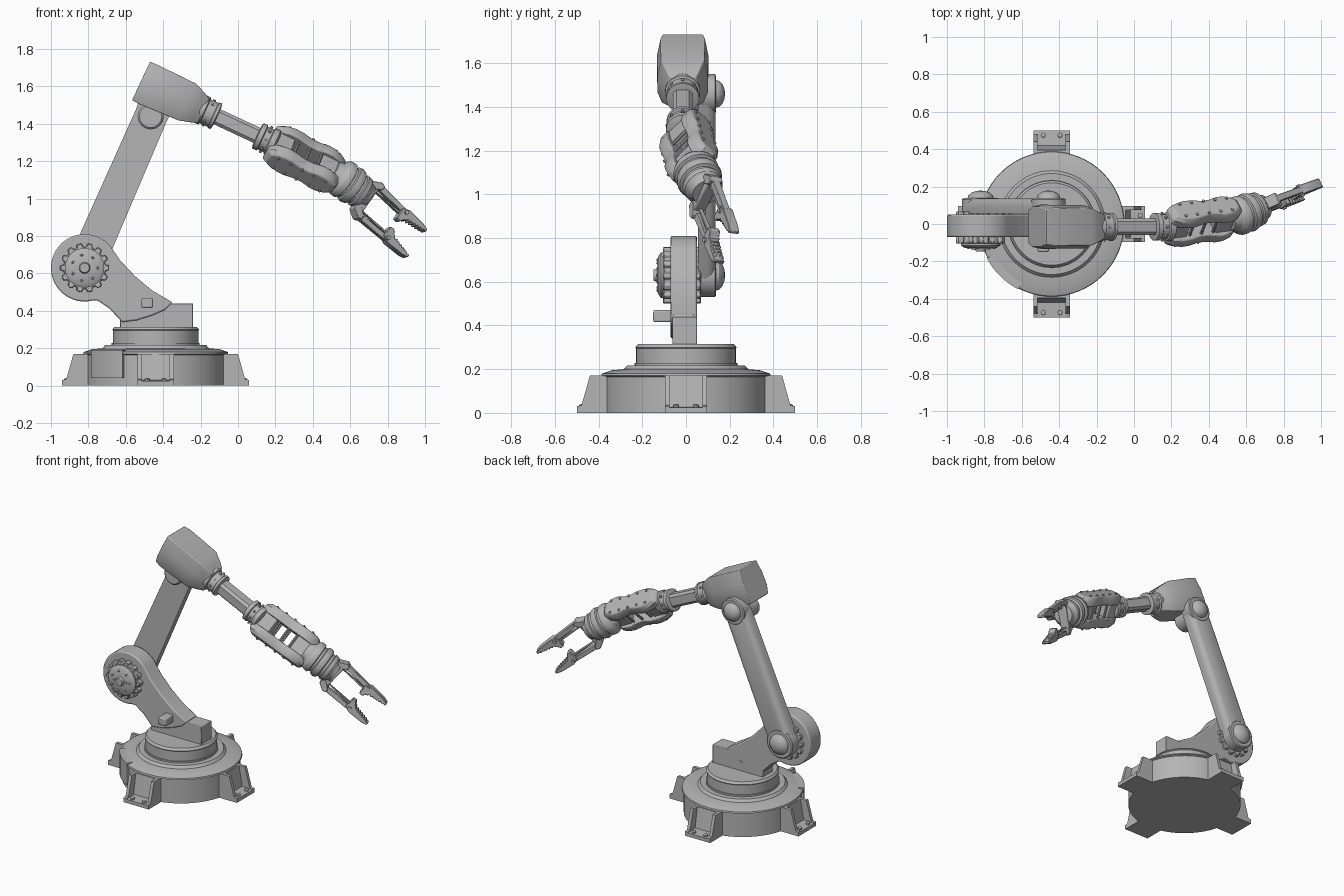
import bpy, bmesh
from math import pi, sin, cos, radians
from mathutils import Matrix, Vector

cube = bpy.data.objects.get("Cube")
if cube:
    bpy.data.objects.remove(cube)

metal = bpy.data.materials.new("grey_metal")
metal.use_nodes = True
GREY = (0.46, 0.46, 0.46, 1)
metal.diffuse_color = GREY
for node in metal.node_tree.nodes:
    if node.type == 'BSDF_PRINCIPLED':
        node.inputs["Base Color"].default_value = GREY


def frame(origin, z_dir, x_dir):
    """Matrix with local z along z_dir and local x near x_dir."""
    z = Vector(z_dir).normalized()
    x = Vector(x_dir)
    x = (x - z * x.dot(z)).normalized()
    y = z.cross(x)
    m = Matrix((x, y, z)).transposed().to_4x4()
    m.translation = Vector(origin)
    return m


def loft(name, rings, m, bevel=0.0, segments=2):
    """Skin a stack of rings with equal point counts and cap both ends."""
    bm = bmesh.new()
    loops = [[bm.verts.new(m @ Vector(p)) for p in ring] for ring in rings]
    n = len(loops[0])
    for a, b in zip(loops, loops[1:]):
        for i in range(n):
            j = (i + 1) % n
            bm.faces.new((a[i], a[j], b[j], b[i]))
    bm.faces.new(loops[0][::-1])
    bm.faces.new(loops[-1])
    bmesh.ops.recalc_face_normals(bm, faces=bm.faces)
    mesh = bpy.data.meshes.new(name)
    bm.to_mesh(mesh)
    bm.free()
    for poly in mesh.polygons:
        poly.use_smooth = True
    mesh.set_sharp_from_angle(angle=radians(32))
    mesh.materials.append(metal)
    obj = bpy.data.objects.new(name, mesh)
    bpy.context.collection.objects.link(obj)
    if bevel:
        mod = obj.modifiers.new("edge_bevel", 'BEVEL')
        mod.width, mod.segments = bevel, segments
        mod.limit_method, mod.angle_limit = 'ANGLE', radians(40)
    return obj


def lathe(name, profile, m, seg=48):
    """Turn (radius, height) points around local z."""
    angles = [2 * pi * i / seg for i in range(seg)]
    loft(name, [[(max(r, .001) * cos(a), max(r, .001) * sin(a), z) for a in angles]
                for r, z in profile], m)


def prism(name, pts, z0, z1, m, bevel=0.0, segments=2):
    loft(name, [[(x, y, z) for x, y in pts] for z in (z0, z1)], m, bevel, segments)


def rect(x0, x1, y0, y1):
    return [(x0, y0), (x1, y0), (x1, y1), (x0, y1)]


def arc(cx, cy, r, a0, a1, n=16):
    return [(cx + r * cos(radians(a0 + (a1 - a0) * i / n)),
             cy + r * sin(radians(a0 + (a1 - a0) * i / n))) for i in range(n + 1)]


# Turntable base
base = Matrix.Translation((-.44, 0, 0))
lathe("base", [(.375, 0), (.375, .165), (.388, .17), (.385, .18), (.34, .195), (.285, .2),
               (.27, .217), (.235, .217), (.235, .228), (.228, .228), (.228, .295),
               (.232, .3), (.22, .315), (0, .315)], base, 64)
prism("base_panel", arc(0, 0, .392, 208, 243) + arc(0, 0, .31, 243, 208), .04, .192, base)

# Four bracket feet
gusset = [(.3, 0), (.5, 0), (.5, .03), (.478, .035), (.44, .17), (.3, .17)]
for k in range(4):
    spin = base @ Matrix.Rotation(k * pi / 2, 4, 'Z')
    side = spin @ Matrix.Rotation(pi / 2, 4, 'X')
    for s in (-1, 1):
        prism("foot_rib", gusset, s * .097, s * .075, side)
        lathe("foot_bolt", [(.014, .02), (.014, .036), (.008, .04)],
              spin @ Matrix.Translation((.475, s * .045, 0)), 8)
    prism("foot_floor", [(.3, 0), (.5, 0), (.5, .025), (.42, .03), (.395, .17), (.3, .17)],
          -.08, .08, side)

# Shoulder bracket; local z points to the front
shoulder = frame((-.82, 0, .63), (0, -1, 0), (1, 0, 0))
tail = [(.19, .04), (.27, -.045), (.36, -.12), (.47, -.185), (.43, -.225), (.36, -.255),
        (.28, -.28), (.2, -.29), (.13, -.215), (.07, -.175)]
prism("shoulder_bracket", arc(0, 0, .18, 40, 285, 40) + tail[::-1], -.05, .07, shoulder, .008)
prism("shoulder_foot", [(.19, -.32), (.58, -.32), (.58, -.19), (.45, -.19), (.36, -.25),
                        (.19, -.27)], -.05, .062, shoulder, .004)
prism("bracket_switch", rect(.305, .365, -.215, -.16), .06, .15, shoulder, .008)

# Toothed shoulder hubs, front and back
for z0, z1 in ((.06, .105), (-.04, -.068)):
    teeth = []
    for i in range(14):
        a = 2 * pi * i / 14
        for da, r in ((-.16, .113), (-.1, .132), (.1, .132), (.16, .113)):
            teeth.append((r * cos(a + da), r * sin(a + da)))
    prism("shoulder_gear", teeth, z0, z1, shoulder, .004, 1)
lathe("shoulder_cap", [(.105, .1), (.105, .115), (.085, .128), (.03, .132), (.025, .148),
                       (0, .148)], shoulder)
for i in range(7):
    a = 2 * pi * i / 7
    lathe("cap_bolt", [(.009, .11), (.009, .13), (.004, .134)],
          shoulder @ Matrix.Translation((.072 * cos(a), .072 * sin(a), 0)), 8)
prism("cap_slot", rect(-.05, .05, -.006, .006), .12, .138, shoulder)

# Upper arm: flat in front, rounded behind
link = Vector((.363, .83))
lean = 66.4
rings = []
for r, z in ((.088, -.055), (.088, -.095), (.083, -.115), (.072, -.129), (.055, -.136)):
    rings.append([(x, y, z) for x, y in
                  arc(0, 0, r * 1.1, lean + 90, lean + 270) +
                  arc(link.x, link.y, r, lean - 90, lean + 90)])
loft("upper_arm", rings, shoulder)
elbow = frame((-.457, 0, 1.46), (0, -1, 0), (1, 0, 0))
for name, m, r in (("shoulder_motor", shoulder, .1), ("elbow_motor", elbow, .09)):
    lathe(name, [(r, -.06), (r, -.132), (r * .92, -.138), (r * .7, -.138), (r * .66, -.152),
                 (r * .48, -.168), (r * .25, -.176), (0, -.179)], m)
lathe("elbow_hub", [(.07, -.08), (.07, .05), (.06, .06), (0, .06)],
      elbow @ Matrix.Translation((-.01, -.02, 0)), 16)

# Forearm; local z runs along it, local y is up
axis = Vector((.906, 0, -.423))
forearm = frame((-.519, -.015, 1.628), axis, (0, 1, 0))
rings = []
for s, w, bottom, top in ((0, .108, -.112, .115), (.05, .118, -.115, .117),
                          (.27, .115, -.105, .113), (.33, .09, -.088, .09),
                          (.37, .07, -.075, .07)):
    half = [(w * .86, top), (w, top * .25), (w, bottom * .5), (w * .82, bottom)]
    rings.append([(x, y, s) for x, y in half] + [(-x, y, s) for x, y in half[::-1]])
loft("elbow_housing", rings, forearm, .004)
lathe("forearm_collar", [(.072, .33), (.08, .35), (.08, .375), (.07, .38), (.07, .425),
                         (.075, .43), (.075, .445), (.05, .45)], forearm)
c, d = .044, .028
prism("forearm_shaft", [(c, d), (d, c), (-d, c), (-c, d), (-c, -d), (-d, -c), (d, -c), (c, -d)],
      .43, .72, forearm)
lathe("forearm_end_collar", [(.055, .685), (.074, .69), (.074, .715), (.066, .72), (.066, .755),
                             (.076, .76), (.076, .79), (.05, .8)], forearm)
for s in (.40, .738):
    for i in range(8):
        a = 2 * pi * i / 8
        around = frame(forearm @ Vector((.064 * cos(a), .064 * sin(a), s)),
                       forearm.to_3x3() @ Vector((cos(a), sin(a), 0)), axis)
        lathe("collar_bolt", [(.008, 0), (.008, .012), (.004, .014)], around, 8)

# Open gearbox: two waisted rails joined by end blocks
run = Vector((.38, .05, -.19))
roll = radians(47)
across = Vector((.423 * sin(roll), cos(roll), .906 * sin(roll)))
box = frame((.17, -.012, 1.303), run, across)
rail = frame(box.translation, box.col[0].to_3d(), box.col[2].to_3d())
top_edge = [(0, .042), (.04, .064), (.09, .077), (.14, .075), (.2, .06), (.25, .06),
            (.31, .075), (.35, .073), (.39, .058), (.42, .032)]
outline = top_edge + [(x, -y) for x, y in top_edge[::-1]]
for s in (-1, 1):
    inner = [(x, y, s * .048) for x, y in outline]
    middle = [(x, y, s * .09) for x, y in outline]
    outer = [(.21 + (x - .21) * .88, y * .82, s * .115) for x, y in outline]
    loft("gearbox_rail", [inner, middle, outer], rail, .006)
    for x in (.07, .14, .21, .28, .35):
        for y in (-.042, .042):
            lathe("rail_bolt", [(.008, 0), (.008, s * .122), (.004, s * .124)],
                  rail @ Matrix.Translation((x, y, 0)), 8)
prism("gearbox_block", rect(-.06, .06, -.05, .05), 0, .12, box, .008)
prism("gearbox_block", rect(-.06, .06, -.05, .05), .29, .42, box, .008)

# Wrist rings
wrist = frame((.52, .03, 1.135), (.78, .28, -.56), across)
lathe("wrist", [(.06, -.02), (.075, .015), (.098, .03), (.105, .045), (.105, .07), (.092, .075),
                (.092, .09), (.102, .095), (.106, .115), (.1, .135), (.086, .14), (.086, .155),
                (.094, .16), (.09, .185), (.07, .205), (.065, .225), (0, .225)], wrist)

# Gripper; local x points forward, local y spreads the two fingers
reach = Vector((.716, .266, -.644))
spread = Vector((.538, .377, .754))
grip = frame((.68, .085, 1.0), reach.cross(spread), reach)
prism("palm", rect(-.03, .025, -.085, .085), -.03, .03, grip, .008)
for s in (-1, 1):
    def finger_part(name, pts, half):
        prism(name, [(x, s * y) for x, y in pts], -half, half, grip, .003, 1)
    finger_part("finger_knuckle", [(-.03, .06), (.0, .06), (.04, .09), (.045, .115), (.02, .124),
                                   (-.03, .095)], .032)
    finger_part("finger_link", [(.0, .088), (.22, .078), (.24, .108), (.03, .118)], .018)
    finger_part("finger_brace", [(.0, .07), (.02, .066), (.21, .062), (.21, .076)], .012)
    jaw = [(.20, .03), (.225, .028), (.24, .05)]
    for i in range(6):
        jaw += [(.25 + i * .02, .054 + i * .004), (.258 + i * .02, .068 + i * .003)]
    jaw += [(.376, .082), (.376, .098), (.34, .108), (.235, .114), (.195, .095)]
    finger_part("finger_jaw", jaw, .026)
    lathe("finger_pin", [(.012, -.034), (.012, .034)],
          grip @ Matrix.Translation((.225, s * .09, 0)), 12)
